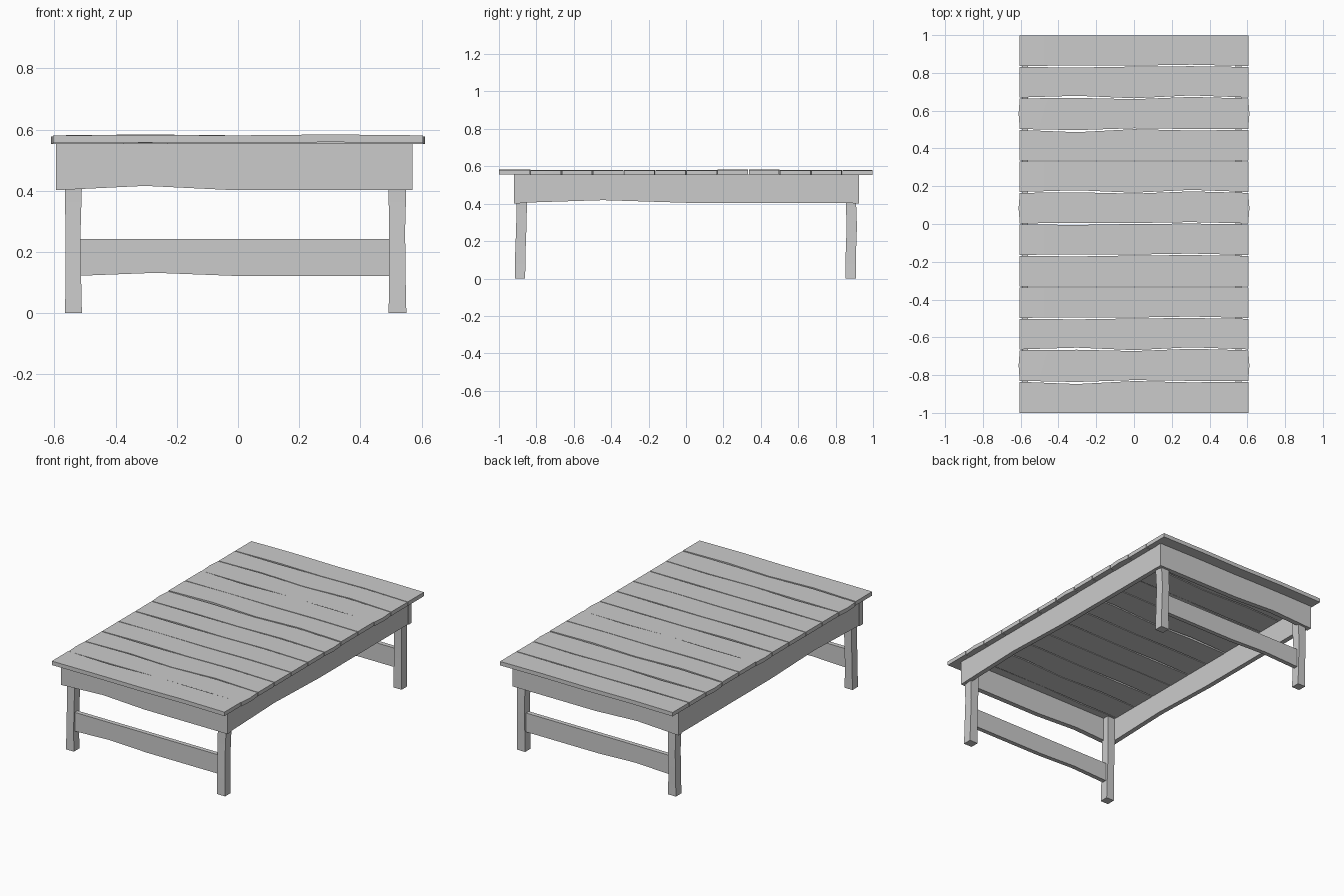
import bpy, bmesh
from mathutils import Vector

if "Cube" in bpy.data.objects:
    bpy.data.objects.remove(bpy.data.objects["Cube"])

AX = {'x': Vector((1, 0, 0)), 'y': Vector((0, 1, 0)), 'z': Vector((0, 0, 1))}


def board(name, axes, u, v, w, lo=(0,) * 5, hi=(0,) * 5, wave=(0,) * 5, bulge=0.0):
    """Hand-cut board: axes = length/width/thickness; u, v, w = (min, max) ranges;
    lo/hi wobble the long edges, wave lifts the faces, bulge rounds the ends."""
    A, B, C = (AX[a] for a in axes)
    bm = bmesh.new()
    layers = []
    for k in range(2):
        grid = []
        for i in range(5):
            a = u[0] + (u[1] - u[0]) * i / 4
            v0, v1 = v[0] + lo[i], v[1] + hi[i]
            row = []
            for j in range(3):
                aa = a
                if j == 1 and i in (0, 4):
                    aa += bulge if i == 4 else -bulge
                row.append(bm.verts.new(A * aa + B * (v0 + (v1 - v0) * j / 2) + C * (w[k] + wave[i])))
            grid.append(row)
        layers.append(grid)
        for i in range(4):
            for j in range(2):
                bm.faces.new((grid[i][j], grid[i + 1][j], grid[i + 1][j + 1], grid[i][j + 1]))
    # rim joining the two faces
    ring = [(i, 0) for i in range(5)] + [(4, 1)] + [(i, 2) for i in range(4, -1, -1)] + [(0, 1)]
    for (i, j), (m, n) in zip(ring, ring[1:] + ring[:1]):
        bm.faces.new((layers[0][i][j], layers[0][m][n], layers[1][m][n], layers[1][i][j]))
    bmesh.ops.recalc_face_normals(bm, faces=bm.faces[:])
    me = bpy.data.meshes.new(name)
    bm.to_mesh(me)
    bm.free()
    ob = bpy.data.objects.new(name, me)
    bpy.context.collection.objects.link(ob)
    bpy.ops.object.select_all(action='DESELECT')
    ob.select_set(True)
    bpy.context.view_layer.objects.active = ob
    bpy.ops.object.shade_smooth_by_angle(angle=0.6)
    return ob


# Tabletop planks: wobble of the gap above each plank, front to back
N = 12
pitch = 2 / N
flat = (0, 0, 0, 0, 0)
dip, swell = (0, -.012, .004, -.003, 0), (0, .003, -.004, .008, 0)
small = (0, -.003, .002, .004, 0)
gaps = [dip, swell, small, flat, small, small, swell, flat, dip, swell, small, flat]
bulged = (1, 6, 9)
raised = (0, 7, 8)
for k in range(N):
    y0 = -1 + k * pitch
    low = tuple(x + .003 for x in gaps[k - 1]) if k else flat
    if k and gaps[k - 1] is not flat:
        low = tuple(x + d for x, d in zip(low, (0, .006, 0, .003, 0)))
    z = 0.556 if k in raised else 0.553
    board(f"top_plank_{k + 1}", 'xyz', (-.605, .605), (y0, y0 + pitch - .002), (z, z + .025),
          low, gaps[k], (0, .003, 0, .002, 0) if k % 2 else (0, .001, 0, .003, 0),
          .006 if k in bulged else 0)

# Apron boards
notch = (0, .014, 0, 0, 0)
for n, y in (("front", (-.92, -.888)), ("back", (.893, .925))):
    board(n + "_apron", 'xzy', (-.595, .57), (.402, .555), y, notch)
for n, x in (("left", (-.592, -.562)), ("right", (.538, .568))):
    board(n + "_apron", 'yzx', (-.889, .894), (.405, .555), x, notch)

# Legs, slightly bowed
for nx, x in (("left", (-.565, -.51)), ("right", (.492, .55))):
    for ny, y, wave in (("front", (-.915, -.86), (0, .002, .007, .01, .01)),
                        ("back", (.853, .908), (0, .001, .006, .001, 0))):
        board(f"{ny}_{nx}_leg", 'zxy', (0, .555), x, y,
              (0, .002, .001, 0, 0), (0, -.003, -.004, 0, 0), wave)

# Low stretchers between the legs at each end
for n, y in (("front", (-.90, -.872)), ("back", (.868, .896))):
    board(n + "_stretcher", 'xzy', (-.53, .51), (.122, .242), y, (0, .01, 0, 0, 0))
